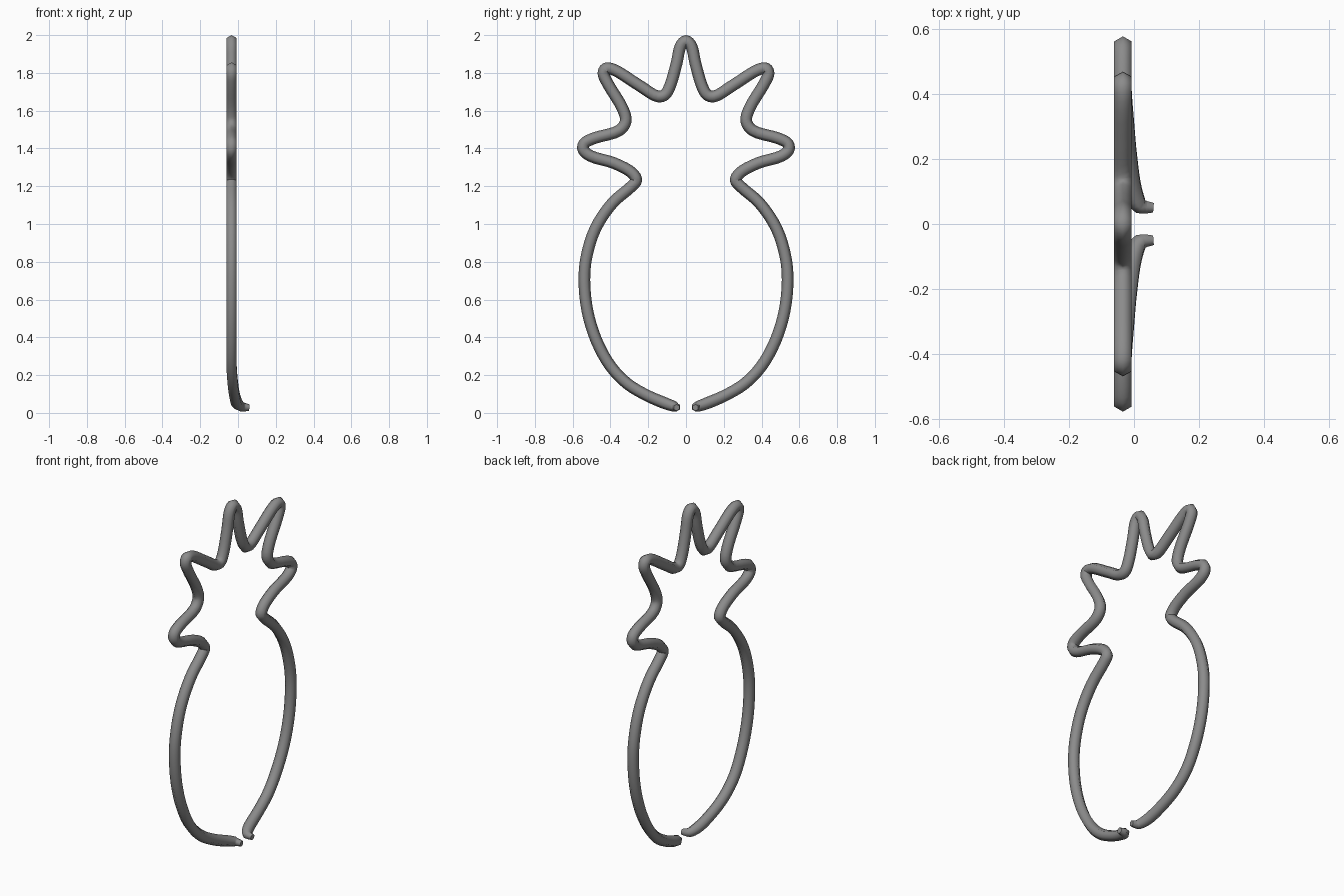
import bpy, bmesh, math
from mathutils import Vector

if "Cube" in bpy.data.objects:
    bpy.data.objects.remove(bpy.data.objects["Cube"])

R = 0.031       # tube radius
SIDES = 6
STEPS = 4       # samples per path segment

# Half of the wire path, crown tip down to the open end: x, y, z, radius scale
X = -0.034
half = [(X, y, z, 1) for y, z in [
    (0.0, 1.969), (0.027, 1.945), (0.05, 1.85), (0.085, 1.73), (0.112, 1.684), (0.148, 1.675),
    (0.25, 1.735), (0.385, 1.818), (0.425, 1.823), (0.437, 1.798), (0.415, 1.745),
    (0.335, 1.61), (0.319, 1.545), (0.352, 1.496), (0.49, 1.453), (0.54, 1.425),
    (0.543, 1.392), (0.505, 1.360), (0.38, 1.322), (0.285, 1.270), (0.263, 1.232),
    (0.29, 1.198), (0.39, 1.11), (0.48, 0.975), (0.528, 0.82), (0.538, 0.70),
    (0.522, 0.54), (0.475, 0.385), (0.40, 0.248)]]
half += [(-0.027, 0.31, 0.154, 1), (-0.017, 0.20, 0.089, 1), (-0.002, 0.10, 0.047, 1),
         (0.020, 0.056, 0.032, 0.85), (0.059, 0.050, 0.028, 0.55)]
keys = [Vector((x, -y, z, r)) for x, y, z, r in reversed(half[1:])] + [Vector(p) for p in half]


def centripetal(a, b, c, d, s):
    """Point on the smooth curve between b and c."""
    gap = lambda p, q: (q - p).to_3d().length ** 0.5
    t0 = 0
    t1 = t0 + gap(a, b)
    t2 = t1 + gap(b, c)
    t3 = t2 + gap(c, d)
    t = t1 + (t2 - t1) * s
    mix = lambda p, q, u, v: p * ((v - t) / (v - u)) + q * ((t - u) / (v - u))
    p, q, r = mix(a, b, t0, t1), mix(b, c, t1, t2), mix(c, d, t2, t3)
    return mix(mix(p, q, t0, t2), mix(q, r, t1, t3), t1, t2)


ext = [keys[0] * 2 - keys[1]] + keys + [keys[-1] * 2 - keys[-2]]
path = [centripetal(*ext[i:i + 4], k / STEPS)
        for i in range(len(keys) - 1) for k in range(STEPS)] + [keys[-1]]

# Sweep a six-sided section along the path
bm = bmesh.new()
rings = []
for i, p in enumerate(path):
    t = (path[min(i + 1, len(path) - 1)] - path[max(i - 1, 0)]).to_3d().normalized()
    u = Vector((1, 0, 0))
    u = (u - t * u.dot(t)).normalized()
    # Keep the section from flipping where the ends turn towards x
    if abs(t.x) > 0.8:
        u = Vector((0, 1 if p.y < 0 else -1, 0)) * (1 if t.x * p.y < 0 else -1) * -1
        u = (u - t * u.dot(t)).normalized()
        ref = Vector((1, 0, 0)) - t * t.x
        if u.dot(ref) < 0:
            u = -u
    v = t.cross(u)
    ring = []
    for k in range(SIDES):
        a = 2 * math.pi * k / SIDES + math.pi / 2
        ring.append(bm.verts.new(p.to_3d() + (u * math.cos(a) + v * math.sin(a)) * R * p.w))
    rings.append(ring)
for a, b in zip(rings, rings[1:]):
    for k in range(SIDES):
        n = (k + 1) % SIDES
        bm.faces.new((a[k], a[n], b[n], b[k]))
bm.faces.new(rings[0])
bm.faces.new(rings[-1])
bmesh.ops.recalc_face_normals(bm, faces=bm.faces)

mesh = bpy.data.meshes.new("pineapple_wire_outline")
bm.to_mesh(mesh)
bm.free()
obj = bpy.data.objects.new("pineapple_wire_outline", mesh)
bpy.context.collection.objects.link(obj)

# Dark grey wire
mat = bpy.data.materials.new("dark_wire")
mat.diffuse_color = (0.26, 0.26, 0.26, 1)
mat.use_nodes = True
mat.node_tree.nodes["Principled BSDF"].inputs["Base Color"].default_value = mat.diffuse_color
mesh.materials.append(mat)

bpy.context.view_layer.objects.active = obj
obj.select_set(True)
bpy.ops.object.shade_smooth_by_angle(angle=math.radians(65))
